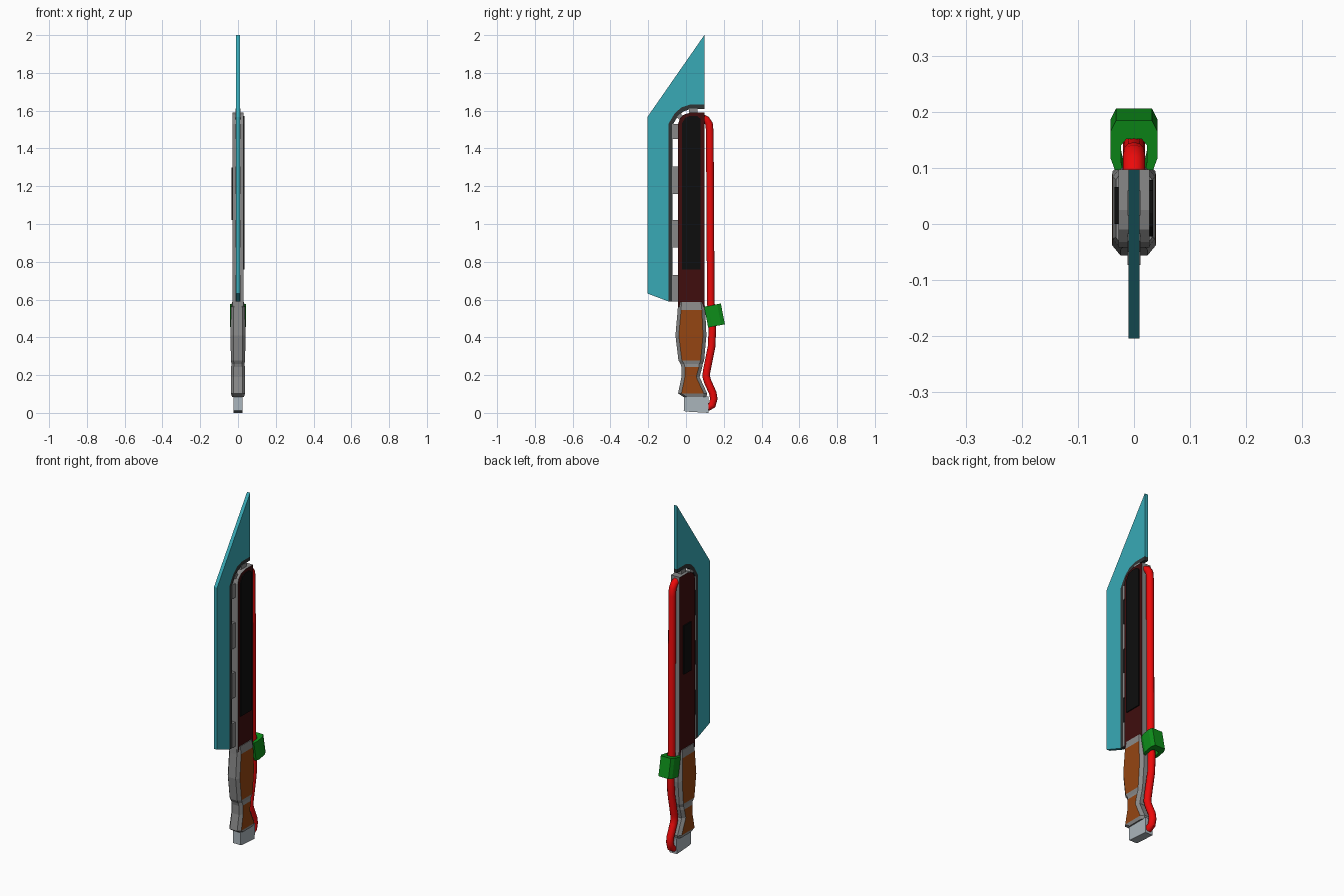
import bpy, bmesh, math
from mathutils import Matrix, Vector

if "Cube" in bpy.data.objects:
    bpy.data.objects.remove(bpy.data.objects["Cube"])


def mat(name, r, g, b):
    m = bpy.data.materials.new(name)
    m.diffuse_color = (r, g, b, 1)
    m.use_nodes = True
    m.node_tree.nodes["Principled BSDF"].inputs["Base Color"].default_value = m.diffuse_color
    return m


TEAL = mat("teal", 0.04, 0.40, 0.47)
DARK = mat("dark_grey", 0.03, 0.035, 0.035)
MAROON = mat("maroon", 0.05, 0.004, 0.004)
BLACK = mat("black", 0.004, 0.004, 0.004)
ORANGE = mat("orange", 0.30, 0.06, 0.006)
GREEN = mat("green", 0.004, 0.27, 0.01)
RED = mat("red", 0.85, 0.003, 0.003)
GREY = mat("grey", 0.25, 0.25, 0.25)
STEEL = mat("pale_steel", 0.40, 0.46, 0.50)


def finish(name, bm, *mats):
    bmesh.ops.recalc_face_normals(bm, faces=bm.faces)
    me = bpy.data.meshes.new(name)
    bm.to_mesh(me)
    bm.free()
    for m in mats:
        me.materials.append(m)
    ob = bpy.data.objects.new(name, me)
    bpy.context.collection.objects.link(ob)
    return ob


def slab(name, pts, x0, x1, *mats):
    """Extrude a (y, z) profile from x0 to x1; the side faces take material 0, the rim the last."""
    bm = bmesh.new()
    a = [bm.verts.new((x0, y, z)) for y, z in pts]
    b = [bm.verts.new((x1, y, z)) for y, z in pts]
    bm.faces.new(a)
    bm.faces.new(b)
    n = len(pts)
    for i in range(n):
        j = (i + 1) % n
        bm.faces.new((a[i], a[j], b[j], b[i])).material_index = len(mats) - 1
    return finish(name, bm, *mats)


def rect(y0, y1, z0, z1):
    return [(y0, z0), (y1, z0), (y1, z1), (y0, z1)]


# Blade and the dark strip that backs it
outer = [(-0.093, 0.59), (-0.093, 1.53), (-0.06, 1.585), (-0.025, 1.617), (0.02, 1.632), (0.097, 1.632)]
inner = [(-0.071, 0.59), (-0.071, 1.525), (-0.045, 1.567), (-0.015, 1.595), (0.025, 1.61), (0.097, 1.61)]
slab("blade", [(-0.204, 0.632), (-0.204, 1.567), (0.097, 2.0)] + outer[::-1], -0.01, 0.01, TEAL)
slab("blade_backing", outer + inner[::-1], -0.01, 0.01, DARK)

# Body: maroon sides with a grey rim
slab("body", [(-0.042, 0.56), (-0.042, 1.53), (-0.032, 1.56), (-0.01, 1.58), (0.025, 1.59),
              (0.097, 1.59), (0.097, 0.56)], -0.028, 0.028, MAROON, GREY)

# Tabs joining the body to the backing strip
for i, (z0, z1) in enumerate([(0.59, 0.73), (0.875, 1.02), (1.16, 1.305), (1.45, 1.53)]):
    slab(f"front_tab_{i + 1}", rect(-0.073, -0.04, z0, z1), -0.012, 0.012, GREY)
slab("top_tab", rect(0.015, 0.06, 1.575, 1.612), -0.012, 0.012, GREY)
slab("corner_tab", [(-0.05, 1.565), (-0.03, 1.585), (-0.015, 1.572), (-0.033, 1.552)], -0.012, 0.012, GREY)

# Black side panels, long on the right and short on the left
slab("right_panel", [(-0.022, 0.76), (-0.022, 1.53), (-0.005, 1.562), (0.02, 1.572),
                     (0.06, 1.572), (0.078, 1.555), (0.078, 0.76)], 0.02, 0.034, BLACK)
slab("left_panel", rect(0.0, 0.066, 1.02, 1.30), -0.035, -0.02, BLACK)

# Handle: octagonal loft of (z, front y, back y, half width, orange above)
rings = [
    (0.085, -0.015, 0.108, 0.032, 0),
    (0.103, -0.042, 0.112, 0.038, 1),
    (0.190, -0.024, 0.072, 0.037, 1),
    (0.242, -0.024, 0.086, 0.037, 0),
    (0.258, -0.028, 0.088, 0.034, 0),
    (0.278, -0.040, 0.096, 0.038, 1),
    (0.410, -0.056, 0.108, 0.039, 1),
    (0.545, -0.044, 0.102, 0.038, 0),
    (0.588, -0.042, 0.097, 0.032, 0),
]
bm = bmesh.new()
loops = []
for z, f, b, w, _ in rings:
    c, n = 0.018, 0.62
    half = [(w * n, f), (w, f + c), (w, b - c), (w * n, b)]
    pts = half + [(-x, y) for x, y in half[::-1]]
    loops.append([bm.verts.new((x, y, z)) for x, y in pts])
for lo, hi, ring in zip(loops, loops[1:], rings):
    for i in range(8):
        j = (i + 1) % 8
        face = bm.faces.new((lo[i], lo[j], hi[j], hi[i]))
        face.material_index = 1 if ring[4] and i in (1, 5) else 0
bm.faces.new(loops[0])
bm.faces.new(loops[-1])
finish("handle", bm, GREY, ORANGE)

# Pommel block
slab("pommel", [(-0.012, 0.012), (0.0, 0.007), (0.118, 0.0), (0.12, 0.088), (-0.01, 0.088)],
     -0.024, 0.024, STEEL)

# Red tube running down the back
path = [(0.085, 1.562), (0.107, 1.552), (0.122, 1.53), (0.126, 1.49), (0.131, 0.60), (0.139, 0.44),
        (0.136, 0.355), (0.110, 0.225), (0.106, 0.195), (0.115, 0.165), (0.142, 0.105), (0.147, 0.075),
        (0.139, 0.042), (0.112, 0.028)]
bm = bmesh.new()
prev = None
P = [Vector((0, y, z)) for y, z in path]
for i, p in enumerate(P):
    t = (P[min(i + 1, len(P) - 1)] - P[max(i - 1, 0)]).normalized()
    side = t.cross(Vector((1, 0, 0)))
    ring = [bm.verts.new(p + 0.02 * (math.cos(a) * Vector((1, 0, 0)) + math.sin(a) * side))
            for a in (k * math.tau / 12 for k in range(12))]
    if prev:
        for k in range(12):
            bm.faces.new((prev[k], prev[k - 1], ring[k - 1], ring[k]))
    else:
        bm.faces.new(ring)
    prev = ring
bm.faces.new(prev)
tube = finish("back_tube", bm, RED)
bpy.context.view_layer.objects.active = tube
tube.select_set(True)
bpy.ops.object.shade_smooth_by_angle(angle=math.radians(40))

# Green clip: open octagonal collar around the tube, tilted
half = [(0.020, -0.042), (0.034, -0.042), (0.042, -0.020), (0.042, 0.028), (0.032, 0.048)]
hole = [(0.014, 0.014), (0.023, 0.003), (0.023, -0.028)]
bm = bmesh.new()
right = half + [(0, 0.048), (0, 0.014)] + hole
for s in (1, -1):
    lo, hi = ([bm.verts.new((s * x, y, z)) for x, y in right] for z in (-0.056, 0.056))
    bm.faces.new(lo)
    bm.faces.new(hi)
    for i in range(len(right)):
        if i != 5:
            j = (i + 1) % len(right)
            bm.faces.new((lo[i], lo[j], hi[j], hi[i]))
bmesh.ops.remove_doubles(bm, verts=bm.verts, dist=1e-5)
bmesh.ops.transform(bm, verts=bm.verts,
                    matrix=Matrix.Translation((0, 0.148, 0.515)) @ Matrix.Rotation(math.radians(11), 4, 'X'))
finish("tube_clip", bm, GREEN)
